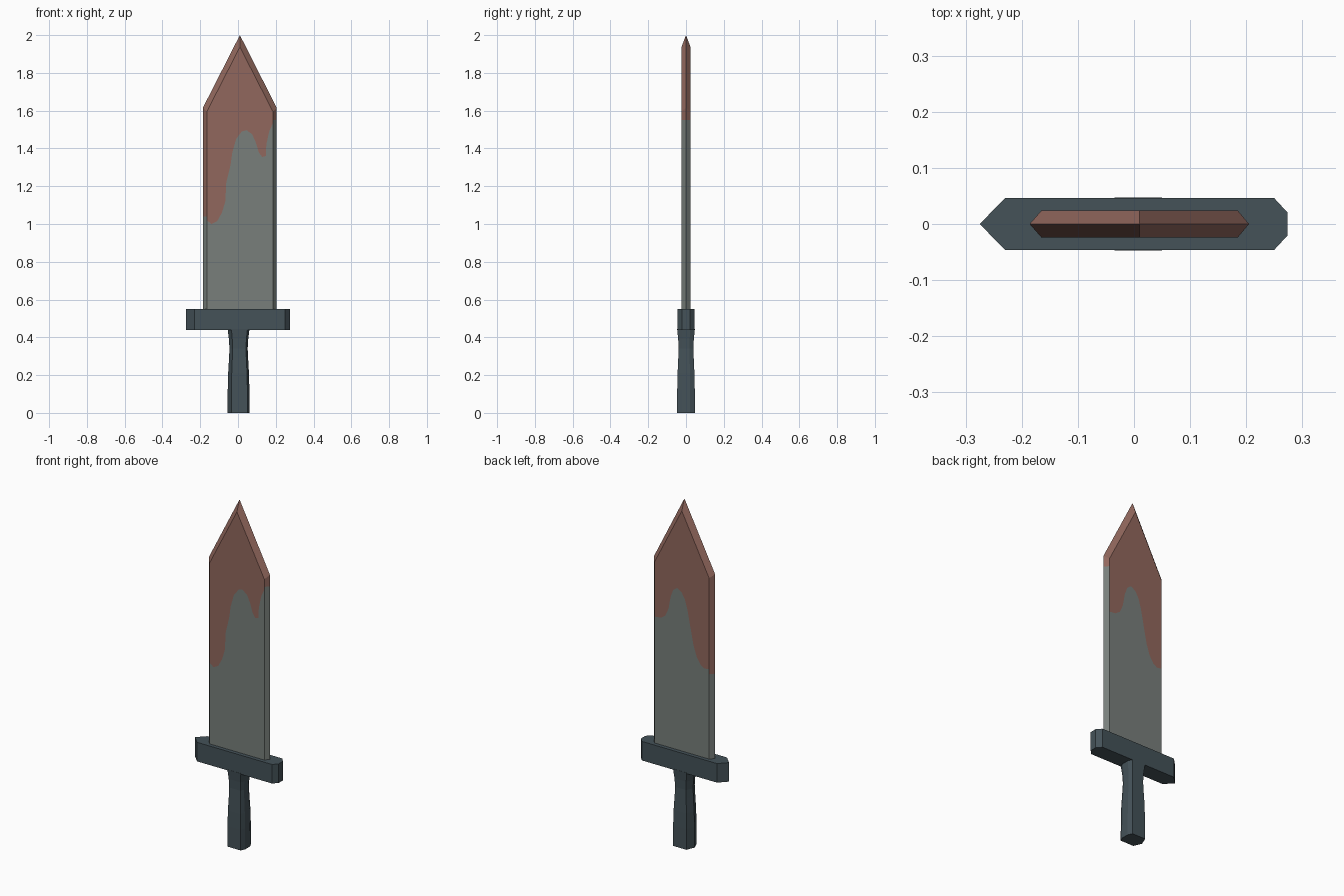
import bpy, bmesh

if "Cube" in bpy.data.objects:
    bpy.data.objects.remove(bpy.data.objects["Cube"])


def material(name, rgb):
    m = bpy.data.materials.new(name)
    m.diffuse_color = (*rgb, 1)
    m.use_nodes = True
    m.node_tree.nodes["Principled BSDF"].inputs["Base Color"].default_value = m.diffuse_color
    return m


STEEL = material("grey steel", (0.188, 0.212, 0.198))
STAIN = material("rusty red stain", (0.283, 0.136, 0.109))
DARK = material("dark slate", (0.058, 0.084, 0.098))


def finish(name, bm, mats):
    mesh = bpy.data.meshes.new(name)
    bm.to_mesh(mesh)
    bm.free()
    for m in mats:
        mesh.materials.append(m)
    obj = bpy.data.objects.new(name, mesh)
    bpy.context.collection.objects.link(obj)


def loft(name, outline, levels):
    """Stack copies of an outline at (height, scale) levels and cap both ends."""
    bm = bmesh.new()
    cx = 0.003
    rings = [[bm.verts.new((cx + (x - cx) * s, y * s, z)) for x, y in outline]
             for z, s in levels]
    n = len(outline)
    for a, b in zip(rings, rings[1:]):
        for i in range(n):
            j = (i + 1) % n
            bm.faces.new((a[i], a[j], b[j], b[i]))
    bm.faces.new(rings[0][::-1])
    bm.faces.new(rings[-1])
    bmesh.ops.recalc_face_normals(bm, faces=bm.faces)
    finish(name, bm, [DARK])


def bar_outline(left, left_shoulder, right_shoulder, right, half, flat):
    """Bar section: pointed on the left, chamfered on the right."""
    return [(left, 0), (left_shoulder, -half), (right_shoulder, -half), (right, -flat),
            (right, flat), (right_shoulder, half), (left_shoulder, half)]


# Guard and waisted grip
loft("guard", bar_outline(-0.275, -0.23, 0.25, 0.274, 0.046, 0.02), [(0.44, 1), (0.55, 1)])
loft("grip", bar_outline(-0.055, -0.035, 0.05, 0.061, 0.047, 0.022),
     [(0, 1), (0.12, 0.99), (0.21, 0.95), (0.29, 0.87), (0.34, 0.83), (0.39, 0.88), (0.445, 1)])

# Blade: flat faces split along the drip line, with bevelled edges
XL, XR, XO_L, XO_R, XT = -0.165, 0.185, -0.186, 0.205, 0.01
Z0, ZS_IN, ZS_OUT, ZT_IN, ZT_OUT = 0.5, 1.595, 1.615, 1.937, 2.0
FRONT = [(XL, 1.02), (-0.14, 1.0), (-0.11, 1.015), (-0.085, 1.06), (-0.067, 1.12),
         (-0.062, 1.22), (-0.04, 1.31), (-0.03, 1.38), (-0.01, 1.45), (0.02, 1.49),
         (0.045, 1.497), (0.075, 1.475), (0.095, 1.43), (0.11, 1.38), (0.128, 1.355),
         (0.147, 1.36), (0.15, 1.42), (0.165, 1.49), (XR, 1.535)]
BACK = [(XL, 1.07), (-0.135, 1.065), (-0.11, 1.08), (-0.085, 1.12), (-0.065, 1.18),
        (-0.053, 1.24), (-0.039, 1.31), (-0.025, 1.38), (-0.01, 1.43), (0.01, 1.465),
        (0.04, 1.485), (0.066, 1.465), (0.082, 1.42), (0.095, 1.35), (0.115, 1.305),
        (0.143, 1.285), (XR, 1.28)]
CUT_L, CUT_R = 1.04, 1.55
bm = bmesh.new()


def face(points, side, mat):
    """Points run counter-clockwise as seen from the front; the rim lies at y = 0."""
    rim = {XO_L, XO_R}
    vs = [bm.verts.new((x, 0 if x in rim or z == ZT_OUT else side * 0.024, z))
          for x, z in points]
    bm.faces.new(vs if side < 0 else vs[::-1]).material_index = mat


for side, drip in ((-1, FRONT), (1, BACK)):
    face([(XL, Z0), (XR, Z0)] + drip[::-1], side, 0)
    face(drip + [(XR, ZS_IN), (XT, ZT_IN), (XL, ZS_IN)], side, 1)
    # side bevels, clean below the cut and stained above it
    face([(XO_L, Z0), (XL, Z0), (XL, CUT_L), (XO_L, CUT_L)], side, 0)
    face([(XO_L, CUT_L), (XL, CUT_L), (XL, ZS_IN), (XO_L, ZS_OUT)], side, 1)
    face([(XR, Z0), (XO_R, Z0), (XO_R, CUT_R), (XR, CUT_R)], side, 0)
    face([(XR, CUT_R), (XO_R, CUT_R), (XO_R, ZS_OUT), (XR, ZS_IN)], side, 1)
    # point bevels
    face([(XO_L, ZS_OUT), (XL, ZS_IN), (XT, ZT_IN), (XT, ZT_OUT)], side, 1)
    face([(XR, ZS_IN), (XO_R, ZS_OUT), (XT, ZT_OUT), (XT, ZT_IN)], side, 1)
bmesh.ops.remove_doubles(bm, verts=bm.verts, dist=0.0005)
finish("blade", bm, [STEEL, STAIN])
